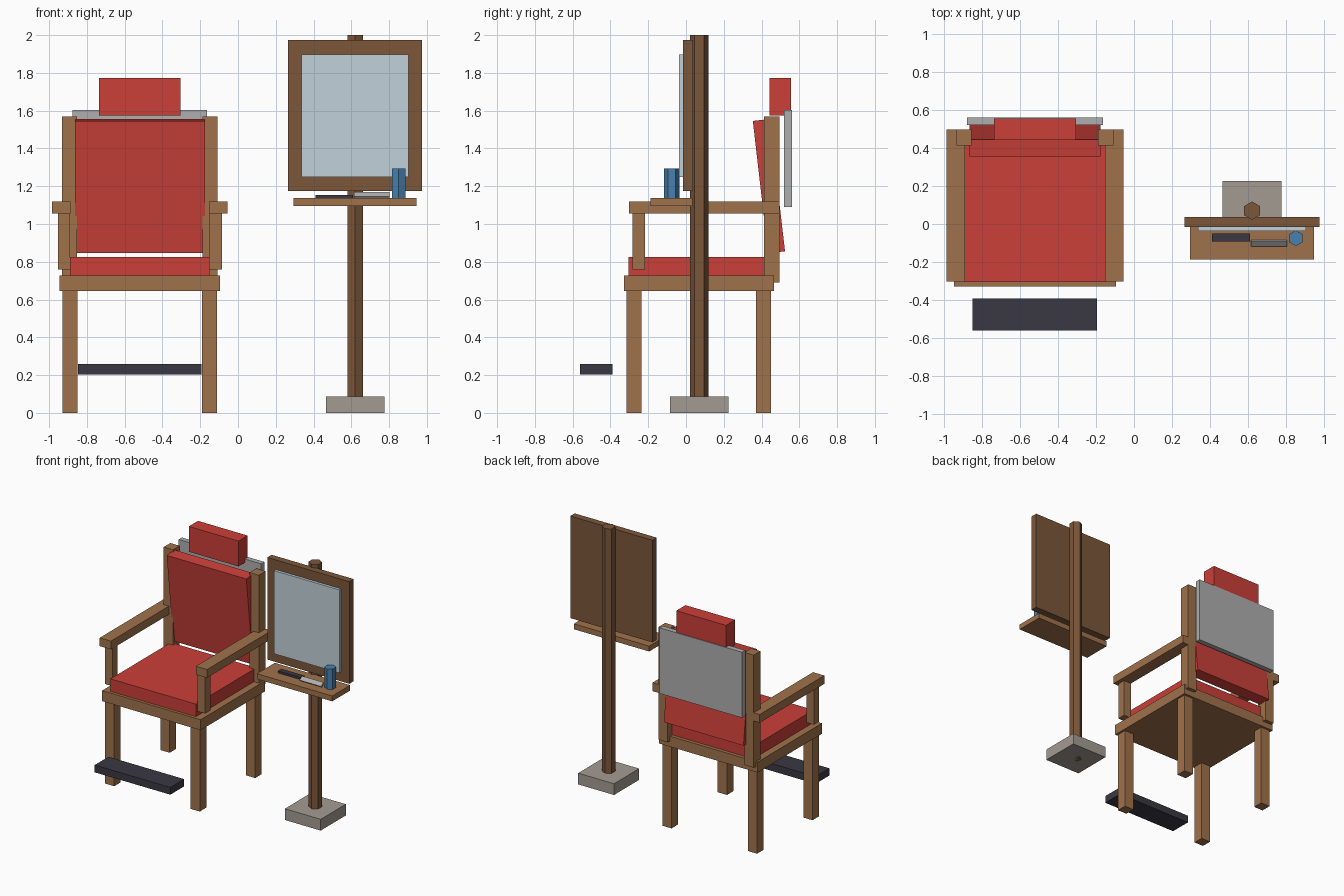
import bpy, bmesh, math
from mathutils import Matrix

if "Cube" in bpy.data.objects:
    bpy.data.objects.remove(bpy.data.objects["Cube"])


def material(name, rgb):
    m = bpy.data.materials.new(name)
    m.diffuse_color = (*rgb, 1)
    m.use_nodes = True
    m.node_tree.nodes["Principled BSDF"].inputs["Base Color"].default_value = m.diffuse_color
    return m


RED = material("red leather", (0.60, 0.05, 0.04))
WOOD = material("light wood", (0.35, 0.17, 0.07))
DARK_WOOD = material("dark wood", (0.20, 0.095, 0.042))
GLASS = material("pale glass", (0.54, 0.64, 0.70))
STONE = material("stone", (0.37, 0.33, 0.29))
METAL = material("grey metal", (0.43, 0.43, 0.43))
BLACK = material("black", (0.042, 0.04, 0.055))
BLUE = material("blue", (0.065, 0.22, 0.43))


def finish(bm, name, mat):
    mesh = bpy.data.meshes.new(name)
    bm.to_mesh(mesh)
    bm.free()
    mesh.materials.append(mat)
    ob = bpy.data.objects.new(name, mesh)
    bpy.context.collection.objects.link(ob)
    return ob


def box(name, x, y, z, mat, tilt=0.0):
    """Box from (min, max) ranges, optionally tilted about its own x axis."""
    bm = bmesh.new()
    size = [r[1] - r[0] for r in (x, y, z)]
    bmesh.ops.create_cube(bm, size=1, matrix=Matrix.Diagonal((*size, 1)))
    ob = finish(bm, name, mat)
    ob.location = [(r[0] + r[1]) / 2 for r in (x, y, z)]
    ob.rotation_euler.x = tilt
    return ob


def hex_prism(name, x, y, z, radius, mat):
    """Six-sided upright prism with corners pointing along y."""
    bm = bmesh.new()
    bmesh.ops.create_cone(bm, cap_ends=True, segments=6, radius1=radius,
                          radius2=radius, depth=z[1] - z[0])
    bmesh.ops.rotate(bm, verts=bm.verts, cent=(0, 0, 0),
                     matrix=Matrix.Rotation(
                         math.pi / 2 - math.atan2(bm.verts[:][0].co.y, bm.verts[:][0].co.x), 3, 'Z'))
    ob = finish(bm, name, mat)
    ob.location = (x, y, (z[0] + z[1]) / 2)
    return ob


# Chair: parts repeated on both sides of its centre line
CX = -0.52


def pair(name, near, far, y, z, mat):
    box("left_" + name, (CX - far, CX - near), y, z, mat)
    box("right_" + name, (CX + near, CX + far), y, z, mat)


def centred(name, half, y, z, mat, tilt=0.0):
    return box(name, (CX - half, CX + half), y, z, mat, tilt)


pair("front_leg", 0.33, 0.41, (-0.315, -0.235), (0, 0.65), WOOD)
pair("back_leg", 0.33, 0.41, (0.37, 0.45), (0, 0.65), WOOD)
pair("back_post", 0.332, 0.412, (0.412, 0.495), (0.69, 1.57), WOOD)
pair("armrest", 0.367, 0.464, (-0.303, 0.495), (1.055, 1.12), WOOD)
pair("arm_support", 0.369, 0.434, (-0.283, -0.217), (0.76, 1.06), WOOD)
centred("seat_frame", 0.426, (-0.328, 0.467), (0.645, 0.727), WOOD)
centred("seat_cushion", 0.37, (-0.305, 0.44), (0.727, 0.825), RED)
centred("backrest", 0.344, (0.394, 0.484), (0.848, 1.553), RED, 0.115)
centred("back_panel", 0.357, (0.52, 0.56), (1.09, 1.603), METAL)
centred("headrest", 0.215, (0.442, 0.555), (1.575, 1.773), RED)
centred("footrest", 0.327, (-0.56, -0.39), (0.203, 0.26), BLACK)

# Mirror stand
MX = 0.62
box("stand_base", (MX - 0.155, MX + 0.155), (-0.085, 0.225), (0, 0.088), STONE)
hex_prism("stand_pole", MX, 0.07, (0, 2.0), 0.048, DARK_WOOD)
box("mirror_frame", (MX - 0.355, MX + 0.355), (-0.017, 0.037), (1.175, 1.973), DARK_WOOD)
box("mirror_glass", (MX - 0.283, MX + 0.283), (-0.038, -0.01), (1.248, 1.898), GLASS)
box("shelf", (MX - 0.326, MX + 0.326), (-0.187, 0.035), (1.095, 1.137), WOOD)

# Things on the shelf
hex_prism("cup", 0.85, -0.075, (1.137, 1.295), 0.041, BLUE)
box("comb", (0.41, 0.61), (-0.092, -0.05), (1.137, 1.154), BLACK)
box("blade", (0.615, 0.803), (-0.118, -0.083), (1.147, 1.159), METAL, math.radians(40))
